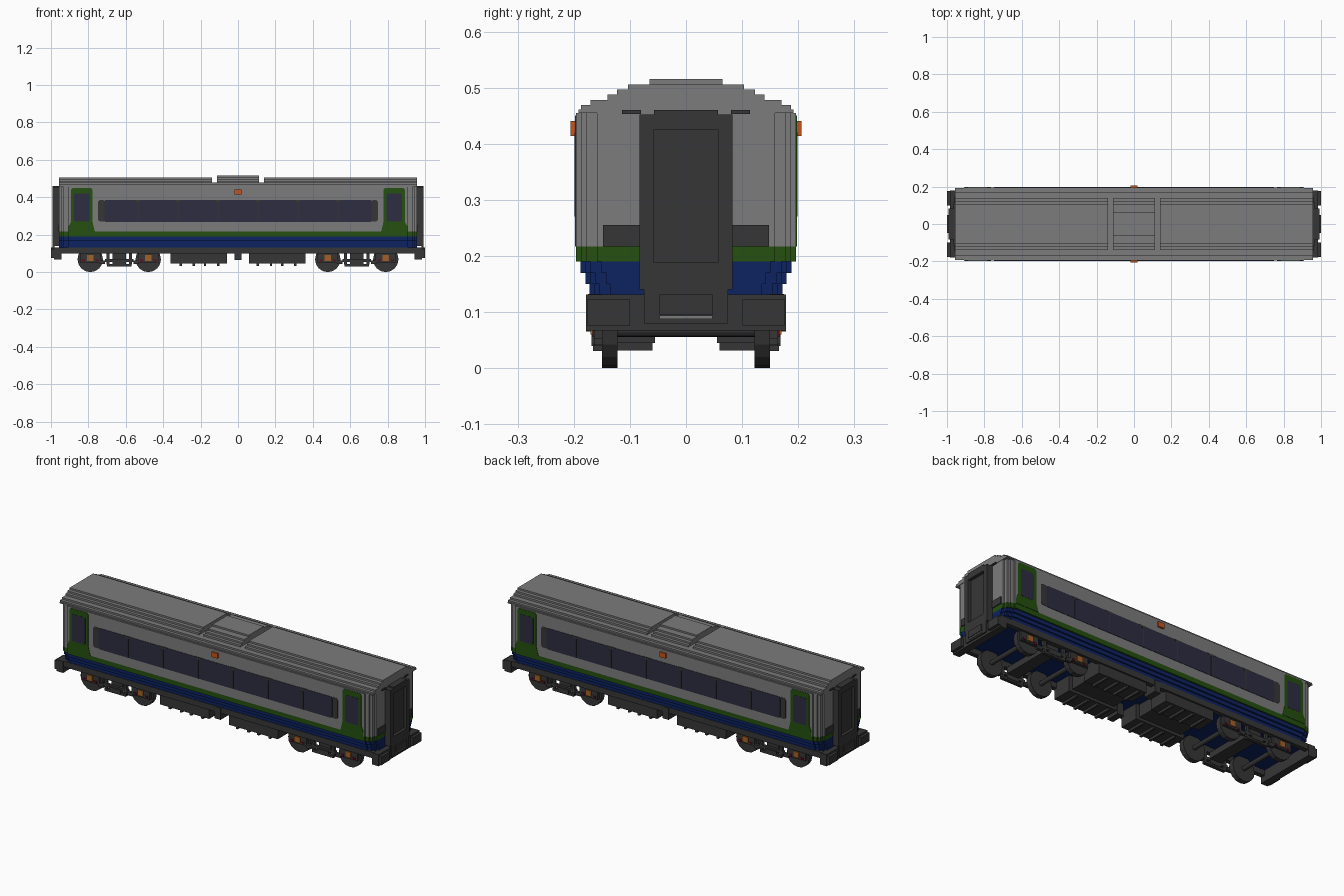
import bpy, bmesh, math
from mathutils import Matrix, Vector

if "Cube" in bpy.data.objects:
    bpy.data.objects.remove(bpy.data.objects["Cube"], do_unlink=True)


def material(name, colour):
    m = bpy.data.materials.new(name)
    m.use_nodes = True
    m.diffuse_color = (*colour, 1)
    bsdf = m.node_tree.nodes["Principled BSDF"]
    bsdf.inputs["Base Color"].default_value = (*colour, 1)
    bsdf.inputs["Roughness"].default_value = 0.8
    return m


GREY = material("body grey", (0.2, 0.2, 0.2))
DARK = material("dark grey", (0.037, 0.037, 0.037))
GREEN = material("stripe green", (0.018, 0.08, 0.005))
BLUE = material("skirt blue", (0.004, 0.016, 0.12))
GLASS = material("tinted glass", (0.026, 0.026, 0.052))
ORANGE = material("lamp orange", (0.6, 0.085, 0.01))
BRONZE = material("axle bronze", (0.36, 0.12, 0.02))
RED = material("dark red", (0.1, 0.004, 0.012))


def finish(name, bm, mat):
    bmesh.ops.recalc_face_normals(bm, faces=bm.faces)
    me = bpy.data.meshes.new(name)
    bm.to_mesh(me)
    bm.free()
    me.materials.append(mat)
    ob = bpy.data.objects.new(name, me)
    bpy.context.collection.objects.link(ob)
    return ob


def signs(axis, mirror):
    return (1, -1) if axis in mirror else (1,)


def boxes(name, mat, specs, mirror=""):
    """Boxes given as (x0, x1, y0, y1, z0, z1), repeated on the mirrored axes."""
    bm = bmesh.new()
    for x0, x1, y0, y1, z0, z1 in specs:
        for sx in signs("x", mirror):
            for sy in signs("y", mirror):
                centre = Vector((sx * (x0 + x1) / 2, sy * (y0 + y1) / 2, (z0 + z1) / 2))
                size = Matrix.Diagonal((x1 - x0, y1 - y0, z1 - z0, 1))
                bmesh.ops.create_cube(bm, size=1, matrix=Matrix.Translation(centre) @ size)
    return finish(name, bm, mat)


def extrude(bm, pts, offset):
    face = bm.faces.new([bm.verts.new(p) for p in pts])
    out = bmesh.ops.extrude_face_region(bm, geom=[face])["geom"]
    bmesh.ops.translate(bm, vec=offset, verts=[v for v in out if isinstance(v, bmesh.types.BMVert)])


def body_layers(name, mat, layers):
    """Stacked slabs (half width, z0, z1) with stepped corners in plan."""
    bm = bmesh.new()
    for w, z0, z1 in layers:
        corner = [(0.91, w), (0.91, w - 0.009), (0.932, w - 0.009), (0.932, w - 0.018),
                  (0.946, w - 0.018), (0.946, w - 0.037), (0.956, w - 0.037)]
        half = corner + [(x, -y) for x, y in reversed(corner)]
        plan = half + [(-x, -y) for x, y in half]
        extrude(bm, [(x, y, z0) for x, y in plan], (0, 0, z1 - z0))
    return finish(name, bm, mat)


def side_plates(name, mat, outlines, y, mirror="xy", thick=0.003):
    """Thin plates on both side walls from (x, z) outlines."""
    bm = bmesh.new()
    for pts in outlines:
        for sx in signs("x", mirror):
            for sy in (1, -1):
                extrude(bm, [(sx * x, sy * y, z) for x, z in pts], (0, sy * thick, 0))
    return finish(name, bm, mat)


def rect(x0, x1, z0, z1, c=0.0):
    """Rectangle outline with cut corners."""
    if not c:
        return [(x0, z0), (x1, z0), (x1, z1), (x0, z1)]
    return [(x0 + c, z0), (x1 - c, z0), (x1, z0 + c), (x1, z1 - c),
            (x1 - c, z1), (x0 + c, z1), (x0, z1 - c), (x0, z0 + c)]


# Body shell in coloured layers
body_layers("blue_skirt", BLUE, [(0.172, 0.13, 0.15), (0.179, 0.15, 0.17), (0.188, 0.17, 0.19)])
body_layers("green_stripe", GREEN, [(0.196, 0.19, 0.217)])
body_layers("grey_walls", GREY, [(0.196, 0.217, 0.455)])

# Stepped roof, with a gap either side of a raised centre section
boxes("lower_roof", GREY, [(-0.958, 0.958, -0.192, 0.192, 0.455, 0.461),
                           (-0.958, 0.958, -0.187, 0.187, 0.461, 0.469),
                           (-0.958, 0.958, -0.17, 0.17, 0.469, 0.478)])
steps = [(0.14, 0.488), (0.123, 0.497), (0.103, 0.506)]
boxes("upper_roof", GREY, [(0.14, 0.958, -w, w, 0.478, z) for w, z in steps], "x")
boxes("raised_roof_section", GREY,
      [(-0.112, 0.112, -w, w, 0.478, z)
       for w, z in [(0.14, 0.488), (0.123, 0.497), (0.103, 0.506), (0.065, 0.515)]])

# Passenger windows and their dark surrounds
side_plates("window_band", GLASS, [rect(-0.715, 0.715, 0.268, 0.385, 0.006)], 0.195, "")
side_plates("window_band_ends", DARK, [rect(0.71, 0.748, 0.27, 0.385, 0.009)], 0.1945)
pillars = [0.107 + 0.214 * i for i in range(3)]
side_plates("window_pillars", DARK,
            [rect(x - 0.003, x + 0.003, 0.27, 0.375) for x in pillars]
            + [[(x - 0.025, 0.386), (x - 0.004, 0.372), (x + 0.004, 0.372), (x + 0.025, 0.386)]
               for x in pillars], 0.196)

# Entrance doors with flared green surround
side_plates("door_surround", GREEN,
            [[(0.765, 0.217), (0.905, 0.217), (0.905, 0.245), (0.892, 0.27), (0.892, 0.44),
              (0.884, 0.45), (0.786, 0.45), (0.778, 0.44), (0.778, 0.27), (0.772, 0.245)]], 0.195)
side_plates("door_window", GLASS, [rect(0.795, 0.876, 0.27, 0.42, 0.006)], 0.196)

# Side lamps
boxes("side_lamp", ORANGE, [(-0.018, 0.018, 0.19, 0.206, 0.414, 0.441)], "y")

# Gangway at each end: frame, recessed door, rails and lower panel
boxes("gangway_frame", DARK, [(0.95, 0.992, 0.057, 0.083, 0.14, 0.452),
                              (0.95, 0.992, -0.057, 0.057, 0.425, 0.46),
                              (0.95, 0.992, -0.057, 0.057, 0.14, 0.188)], "xy")
boxes("gangway_door", DARK, [(0.95, 0.975, -0.057, 0.057, 0.188, 0.425)], "x")
boxes("end_rail", DARK, [(0.956, 0.964, 0.08, 0.114, 0.453, 0.46)], "xy")
boxes("end_panel", DARK, [(0.95, 0.961, 0.08, 0.148, 0.217, 0.255)], "xy")

# Buffer beam and coupler
boxes("buffer_beam", DARK, [(0.945, 0.985, -0.178, 0.178, 0.067, 0.131)], "x")
boxes("buffer_block", DARK, [(0.98, 1.0, 0.1, 0.176, 0.076, 0.122)], "xy")
boxes("coupler", DARK, [(0.98, 0.992, -0.075, 0.075, 0.08, 0.14),
                        (0.98, 1.0, -0.047, 0.047, 0.095, 0.131)], "x")
boxes("coupler_plate", GREY, [(0.98, 0.997, -0.047, 0.047, 0.088, 0.094)], "x")

# Underframe sills and equipment boxes
boxes("side_sill", DARK, [(-0.95, 0.95, 0.15, 0.175, 0.1, 0.132)], "y")
boxes("equipment_box", DARK, [(0.06, 0.36, 0.055, 0.166, 0.045, 0.13)], "xy")
boxes("equipment_ribs", DARK,
      [(x, x + 0.012, 0.06, 0.162, 0.032, 0.05) for x in (0.1, 0.17, 0.23, 0.3)], "xy")
boxes("equipment_bridge", DARK, [(0.08, 0.34, -0.06, 0.06, 0.06, 0.13)], "x")
boxes("centre_box", DARK, [(-0.018, 0.018, 0.1, 0.178, 0.065, 0.13)], "y")

# Bogies
AXLES = (0.48, 0.79)
bm = bmesh.new()
for ax in AXLES:
    for sx in (1, -1):
        spots = [(0, 0.012, 0.26), (0.136, 0.068, 0.028), (-0.136, 0.068, 0.028)]
        for y, r, depth in spots:
            place = Matrix.Translation((sx * ax, y, 0.068)) @ Matrix.Rotation(math.pi / 2, 4, "X")
            bmesh.ops.create_cone(bm, cap_ends=True, segments=16, radius1=r, radius2=r,
                                  depth=depth, matrix=place)
finish("wheelsets", bm, DARK)

boxes("bogie_frame", DARK,
      [(0.56, 0.71, 0.148, 0.164, 0.055, 0.07), (0.57, 0.70, 0.148, 0.166, 0.031, 0.044),
       (0.60, 0.67, 0.145, 0.168, 0.04, 0.06), (0.53, 0.56, 0.148, 0.164, 0.042, 0.062),
       (0.71, 0.74, 0.148, 0.164, 0.042, 0.062)], "xy")
boxes("bogie_posts", DARK, [(x - 0.008, x + 0.008, 0.148, 0.164, 0.04, 0.105)
                            for x in (0.575, 0.695)], "xy")
boxes("axle_housing", DARK, [(ax - 0.055, ax + 0.055, 0.148, 0.164, 0.052, 0.105)
                             for ax in AXLES], "xy")
boxes("bogie_bolster", DARK, [(0.60, 0.67, -0.15, 0.15, 0.065, 0.1)], "x")
boxes("axle_cap", BRONZE, [(ax - 0.017, ax + 0.017, 0.16, 0.17, 0.06, 0.092)
                           for ax in AXLES], "xy")
boxes("spring_mount", RED, [(ax + d - 0.008, ax + d + 0.008, 0.155, 0.167, 0.056, 0.068)
                            for ax in AXLES for d in (-0.035, 0.035)], "xy")
